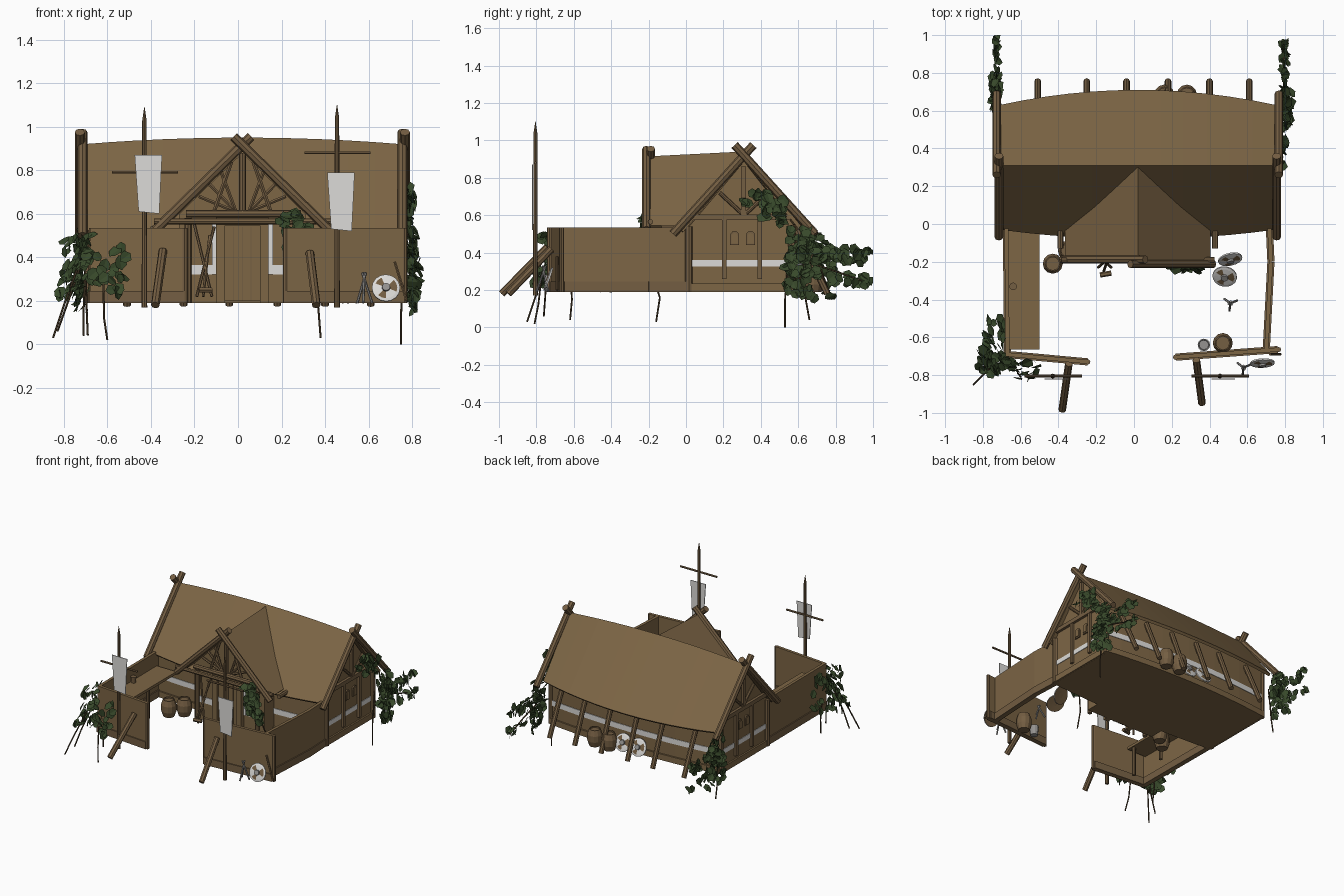
import bpy, bmesh, math, random
from mathutils import Vector as V, Matrix

if "Cube" in bpy.data.objects:
    bpy.data.objects.remove(bpy.data.objects["Cube"])
random.seed(4)

def mat(name, c):
    m = bpy.data.materials.new(name)
    m.diffuse_color = (*c, 1)
    m.use_nodes = True
    m.node_tree.nodes["Principled BSDF"].inputs["Base Color"].default_value = m.diffuse_color
    return m
WOOD = mat("brown_wood", (.205, .132, .060))
LOG = mat("log_wood", (.175, .112, .055))
WHITE = mat("pale_plaster", (.72, .71, .69))
METAL = mat("grey_metal", (.30, .29, .28))
LEAF = mat("ivy_green", (.040, .068, .024))
STEM = mat("vine_stem", (.07, .045, .022))

def mesh(name, verts, faces, *mats):
    me = bpy.data.meshes.new(name)
    me.from_pydata([tuple(v) for v in verts], [], faces)
    for m in mats:
        me.materials.append(m)
    bm = bmesh.new(); bm.from_mesh(me)
    if name.find("ivy") < 0:
        bmesh.ops.recalc_face_normals(bm, faces=bm.faces)
    bm.to_mesh(me); bm.free()
    o = bpy.data.objects.new(name, me)
    bpy.context.collection.objects.link(o)
    return o

def loft(name, rings, m):
    n = len(rings[0])
    vs = [p for r in rings for p in r]
    fs = [(k*n+i, k*n+(i+1) % n, (k+1)*n+(i+1) % n, (k+1)*n+i)
          for k in range(len(rings)-1) for i in range(n)]
    fs += [tuple(range(n)), tuple(range(len(vs)-n, len(vs)))]
    return mesh(name, vs, fs, m)

def box(name, a, b, m=WOOD):
    ring = lambda z: [(a[0], a[1], z), (b[0], a[1], z), (b[0], b[1], z), (a[0], b[1], z)]
    return loft(name, [ring(a[2]), ring(b[2])], m)

def log(name, p, q, r, m=LOG, n=8, r2=None):
    p, q = V(p), V(q)
    rot = (q-p).to_track_quat('Z', 'Y')
    ring = lambda c, rr: [c + rot @ V((rr*math.cos(t*math.tau/n), rr*math.sin(t*math.tau/n), 0)) for t in range(n)]
    return loft(name, [ring(p, r), ring(q, r if r2 is None else r2)], m)

def wall(name, p, q, z0, z1, t, m=WOOD):
    p, q = V((*p, 0)), V((*q, 0))
    s = (q-p).normalized().cross(V((0, 0, 1)))*t/2
    ring = lambda z: [c+V((0, 0, z)) for c in (p+s, q+s, q-s, p-s)]
    return loft(name, [ring(z0), ring(z1)], m)

def lathe(name, c, prof, m=LOG, n=12):
    loft(name, [[(c[0]+r*math.cos(i*math.tau/n), c[1]+r*math.sin(i*math.tau/n), c[2]+z)
                 for i in range(n)] for r, z in prof], m)

# ---- main hall: bowed body and roof
CX, HW, RY = .02, .73, .31
def bow(x): return 1-((x-CX)/HW)**2
def span(h, n=12): return [CX-h+2*h*i/n for i in range(n+1)]
def front(x): return .01-.03*bow(x)
def back(x): return .57+.05*bow(x)
def body(x):
    yf, yb, b = front(x), back(x), bow(x)
    return [(x, yf, .19), (x, yb, .19), (x, yb, .55), (x, RY, .885+.03*b), (x, yf, .53)]
loft("hall_walls", [[V(p) for p in body(x)] for x in span(.705)], WOOD)
def roof(x):
    b = bow(x)
    yf, yb, ze, zr = -.03-.05*b, .63+.08*b, .525-.02*b, .92+.03*b
    return [(x, yf, ze), (x, RY, zr), (x, yb, ze), (x, yb-.015, ze-.015), (x, RY, zr-.025), (x, yf+.015, ze-.015)]
loft("main_roof", [roof(x) for x in span(HW)], WOOD)

# plaster bands and base sills on the long walls
for nm, f, s in (("front", front, -1), ("back", back, 1)):
    loft(nm+"_band", [[(x, f(x)+s*d, z) for d, z in ((-.003, .33), (.004, .33), (.004, .37), (-.003, .37))]
                      for x in span(.69)], WHITE)
    loft(nm+"_sill", [[(x, f(x)+s*d, z) for d, z in ((-.005, .19), (.012, .19), (.012, .235), (-.005, .235))]
                      for x in span(.71)], WOOD)

# gable ends: barge logs, posts, bands, arched windows
for side, s in (("left", -1), ("right", 1)):
    xe, xb = CX+s*.706, CX+s*.735
    log(side+"_barge_front", (xb, -.07, .50), (xb, .36, .975), .023)
    log(side+"_barge_back", (xb+s*.012, .69, .50), (xb+s*.012, .26, .975), .023)
    xo = xe+s*.012
    def plate(nm, y0, y1, z0, z1, t=.012, m=LOG):
        box(side+nm, (min(xe, xe+s*t), y0, z0), (max(xe, xe+s*t), y1, z1), m)
    plate("_gable_band", .03, .54, .325, .36, .004, WHITE)
    plate("_tie_beam", .04, .56, .575, .605, .02)
    plate("_gable_sill", .0, .58, .19, .235, .012, WOOD)
    plate("_king_post", .295, .32, .60, .86, .018)
    for y in (.205, .395):
        plate("_gable_post", y-.012, y+.012, .26, .58, .018)
    for y in (0.015, .565):
        log(side+"_corner_post", (xe, y, .19), (xe, y, .54), .02)
    for y in (.26, .345):
        pts = [(-.024, 0), (.024, 0)] + [(.024*math.cos(t*math.pi/6), .05+.026*math.sin(t*math.pi/6)) for t in range(7)]
        for nm, k, d in (("_window_frame", 1, .008), ("_window_pane", .72, .012)):
            loft(side+nm, [[(xe+s*e, y+a*k, .44+.035*(1-k)+b*k) for a, b in pts] for e in (-.002, d)], LOG if k == 1 else WOOD)
    for sy in (-1, 1):
        log(side+"_gable_brace", (xe+s*.006, RY, .60), (xe+s*.006, RY+sy*.13, .72), .011)

# leaning struts along the back
for x in (-.51, -.25, -.04, .18, .40, .61):
    log("back_strut", (x, .755, .18), (x, back(x)+.005, .52), .018)

# ---- entrance porch with cross gable
loft("porch_body", [[(-.27, y, .19), (.31, y, .19), (.31, y, .60), (CX, y, .88), (-.27, y, .60)] for y in (-.13, .2)], WOOD)
for s in (-1, 1):
    e = CX+s*.385
    loft("porch_roof", [[(CX, y, zr), (e, y, .545), (e-s*.015, y, .53), (CX, y, zr-.025)]
                        for y, zr in ((-.195, .915), (.3, .94))], WOOD)
    log("porch_barge", (CX+s*.40, -.20-.012*s, .525), (CX-s*.04, -.20-.012*s, .955), .022)
    log("porch_side_beam", (CX+s*.41, -.13, .53), (CX+s*.41, .02, .53), .016)
    log("porch_post", (CX+s*.25, -.155, .19), (CX+s*.25, -.155, .58), .016)
    for a, b in ((.20, .68), (.16, .745), (.10, .80)):
        log("gable_fan_strut", (CX+s*.03, -.165, .61), (CX+s*a, -.165, b), .009, n=6)
    log("gable_brace", (CX+s*.13, -.17, .61), (CX+s*.05, -.17, .84), .010, n=6)
    box("door_jamb", (CX+s*.1-.02, -.165, .19), (CX+s*.1+.02, -.12, .57))
    x0, x1 = sorted((CX+s*.12, CX+s*.245))
    box("porch_band", (x0, -.136, .32), (x1, -.129, .365), WHITE)
    x0, x1 = sorted((CX+s*.12, CX+s*.14))
    box("porch_strip", (x0, -.137, .32), (x1, -.129, .56), WHITE)
log("porch_lintel", (-.385, -.19, .565), (.425, -.19, .565), .014)
log("porch_tie_beam", (-.24, -.175, .60), (.29, -.175, .60), .018)
log("porch_king_post", (CX, -.17, .60), (CX, -.17, .88), .016)
box("door_header", (-.10, -.165, .545), (.14, -.12, .585))
box("door", (-.06, -.145, .20), (.10, -.12, .55))
for x in (-.02, .02, .06):
    box("door_seam", (x-.002, -.149, .20), (x+.002, -.14, .54), LOG)

# ---- courtyard walls
for nm, p, q in (("front_left", (-.68, -.69), (-.245, -.73)), ("front_right", (.22, -.705), (.76, -.665)),
                 ("left", (-.675, .0), (-.67, -.69)), ("right_a", (.715, .02), (.725, -.2)), ("right_b", (.725, -.2), (.70, -.67))):
    wall(nm+"_yard_wall", p, q, .19, .535, .022)
    wall(nm+"_yard_sill", p, q, .19, .245, .038, LOG)
box("left_walkway", (-.675, -.665, .41), (-.50, -.02, .43))
for y in (-.62, -.33):
    log("walkway_leg", (-.52, y, .19), (-.52, y, .41), .013)
for x, y in ((.765, -.665), (.22, -.705), (-.245, -.73)):
    log("wall_end_post", (x, y, .19), (x, y, .535), .014)
for a, b in (((-.38, -.985, .18), (-.345, -.74, .43)), ((.36, -.95, .18), (.33, -.72, .42))):
    log("front_prop", a, b, .02)

# ---- banners
for x, top, bar, f0, f1 in ((-.43, 1.03, .79, .60, .87), (.455, 1.04, .88, .52, .79)):
    log("banner_pole", (x, -.805, .17), (x, -.805, top), .013, r2=.010)
    log("banner_tip", (x, -.805, top), (x, -.805, top+.06), .010, r2=.001)
    log("banner_crossbar", (x-.15, -.805, bar), (x+.155, -.805, bar), .007, n=6)
    cx = x+.018
    loft("banner_cloth", [[(cx-.063, y, f1), (cx+.063, y, f1), (cx+.05, y, f0), (cx-.045, y, f0+.01)] for y in (-.824, -.819)], WHITE)

# ---- barrels, mugs, shields, weapons
for x, y in ((-.43, -.21), (-.35, -.14), (.47, -.63), (.28, .685), (.16, .685)):
    lathe("barrel", (x, y, .19), [(.04, 0), (.053, .04), (.053, .085), (.04, .125), (.034, .125), (.034, .115)])
lathe("pail", (.37, -.64, .19), [(.026, 0), (.033, .07), (.027, .07), (.025, .06)], METAL)
lathe("mug", (-.64, -.33, .43), [(.016, 0), (.02, .045)], LOG)

def shield(c, direction, r=.065):
    n, rad = 16, (0, .28, .8, 1)
    rot = V(direction).to_track_quat('Z', 'Y')
    vs, fs = [], []
    for k, z in ((.28, .016), (.3, .006), (.8, .003), (1, 0), (1, -.008), (.3, -.006)):
        vs += [V(c)+rot @ V((k*r*math.cos(i*math.tau/n), k*r*math.sin(i*math.tau/n), z)) for i in range(n)]
    fs = [(k*n+i, k*n+(i+1) % n, (k+1)*n+(i+1) % n, (k+1)*n+i) for k in range(5) for i in range(n)]
    fs += [tuple(range(n)), tuple(range(5*n, 6*n))]
    o = mesh("round_shield", vs, fs, WHITE, LOG, METAL)
    for j, p in enumerate(o.data.polygons):
        k, i = divmod(j, n)
        p.material_index = 1 if (k == 1 and i % 5 < 2) or k == 4 or j == 5*n+1 else 2 if k == 0 or j == 5*n else 0
for c, d in (((.68, -.74, .26), (.05, -1, .35)), ((.48, -.28, .25), (-.1, -.6, .8)), ((.51, -.19, .26), (.2, -.9, .5)),
             ((.06, .665, .26), (0, 1, .4)), ((-.07, .67, .26), (0, 1, .4))):
    shield(c, d)
for cx, cy, h in ((.58, -.76, .33), (.51, -.42, .28)):
    for a in range(3):
        t = a*math.tau/3+.4
        log("blade_stand", (cx+.04*math.cos(t), cy+.04*math.sin(t), .19), (cx-.01*math.cos(t), cy-.01*math.sin(t), h), .006, METAL, 6)
for a, b in (((-.19, -.23, .22), (-.11, -.16, .54)), ((-.12, -.23, .22), (-.20, -.16, .55)), ((-.16, -.25, .22), (-.13, -.16, .50)),
             ((.775, -.69, .2), (.72, -.69, .38))):
    log("leaning_spear", a, b, .007, LOG, 6)
log("axe_head", (-.18, -.27, .25), (-.12, -.26, .25), .014, LOG, 6)

# ---- ivy: flat five-pointed leaves scattered in blobs, plus trailing stems
def ivy(name, blobs, axis, size=.036):
    vs, fs = [], []
    for c, r, n in blobs:
        for _ in range(n):
            p = V(c)+V([random.uniform(-1, 1)*k for k in r])
            d = V(axis)+V([random.uniform(-.7, .7) for _ in range(3)])
            rot = d.to_track_quat('Z', 'Y') @ Matrix.Rotation(random.uniform(0, 6.28), 3, 'Z').to_quaternion()
            s, b = size*random.uniform(.7, 1.15), len(vs)
            for x, y in ((0, -1), (.75, -.5), (.6, .35), (0, .8), (-.6, .35), (-.75, -.5)):
                q = p+rot @ V((x*s, y*s, .2*abs(x)*s))
                vs.append((max(-.86, min(.86, q.x)), max(-.98, min(1, q.y)), max(.05, q.z)))
            fs += [(b, b+1, b+2, b+3), (b, b+3, b+4, b+5)]
    mesh(name+"_ivy", vs, fs, LEAF)
ivy("front_corner_left", [((-.74, -.62, .36), (.06, .12, .12), 45), ((-.71, -.74, .44), (.04, .04, .07), 12), ((-.77, -.72, .28), (.05, .07, .09), 24)], (-1, -.4, .4))
ivy("front_corner_face", [((-.61, -.75, .36), (.09, .03, .08), 20), ((-.57, -.80, .28), (.05, .02, .04), 8)], (0, -1, .3))
ivy("porch", [((.24, -.22, .56), (.05, .02, .04), 14), ((.28, -.22, .46), (.06, .025, .09), 30), ((.33, -.23, .38), (.03, .03, .04), 8)], (0, -1, .3))
for nm, s, up in (("back_right", 1, 1), ("back_left", -1, 0)):
    x = .795 if s > 0 else -.725
    blobs = [((x, .60, .44), (.02, .07, .09), 42), ((x+.01*s, .63, .27), (.025, .10, .11), 50),
             ((x, .78, .38), (.015, .09, .05), 18), ((x, .90, .39), (.012, .07, .03), 9), ((x, .87, .25), (.012, .10, .03), 12)]
    if up:
        blobs += [((x-.01, .37, .69), (.02, .07, .03), 14), ((x-.01, .47, .62), (.02, .06, .07), 28)]
    else:
        blobs = [((c[0], c[1]+.08, c[2]), r, int(n*.8)) for c, r, n in blobs]
    ivy(nm, blobs, (s, .2, .3))
for pts in (((-.73, -.73, .37), (-.80, -.80, .18), (-.85, -.85, .03)), ((-.70, -.62, .3), (-.695, -.61, .15), (-.69, -.62, .04)),
            ((-.62, -.77, .3), (-.615, -.79, .12), (-.60, -.81, .02)), ((.33, -.2, .35), (.37, -.14, .16), (.38, -.16, .03)),
            ((.755, .55, .4), (.75, .53, .15), (.75, .53, .0)), ((-.70, .62, .4), (-.71, .64, .15), (-.71, .66, .04)),
            ((-.71, -.7, .4), (-.78, -.75, .2), (-.83, -.76, .06)), ((.79, .65, .35), (.795, .8, .30), (.79, .97, .24))):
    for a, b in zip(pts, pts[1:]):
        log("vine_stem", a, b, .005, STEM, 5)
